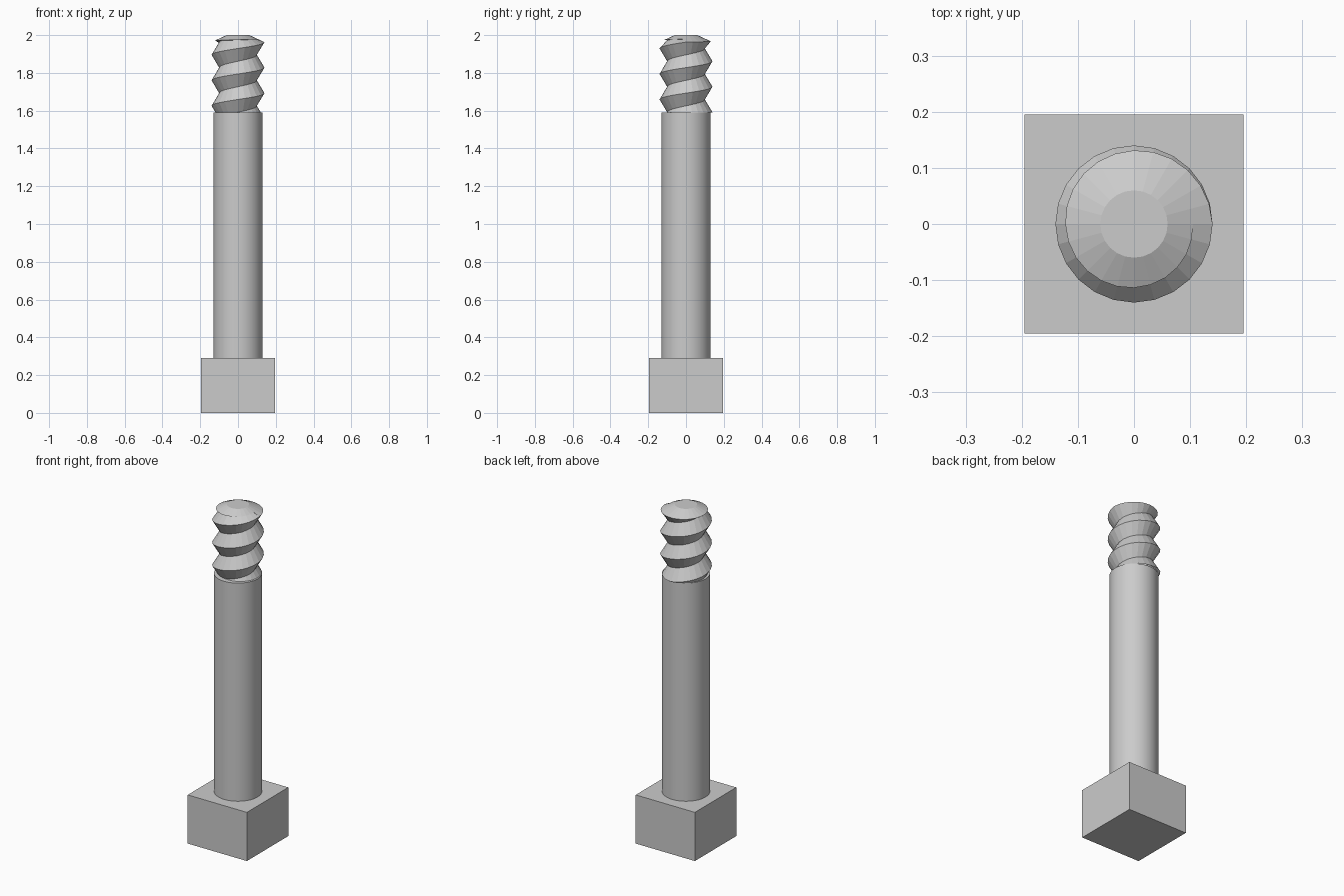
import bpy, bmesh, math
from mathutils import Matrix

if "Cube" in bpy.data.objects:
    bpy.data.objects.remove(bpy.data.objects["Cube"])

steel = bpy.data.materials.new("plain grey steel")
steel.diffuse_color = (0.6, 0.6, 0.6, 1)
steel.use_nodes = True
steel.node_tree.nodes["Principled BSDF"].inputs["Base Color"].default_value = steel.diffuse_color

SEG = 24
Z_HEAD, Z_SHANK, Z_TOP = 0.29, 1.59, 2.0
R_SHANK, R_CREST, R_ROOT, R_TIP = 0.13, 0.14, 0.10, 0.06
PITCH, Z_LAST, TURNS = 0.135, 1.963, 4


def finish(bm, name):
    bmesh.ops.remove_doubles(bm, verts=bm.verts, dist=0.0002)
    bmesh.ops.recalc_face_normals(bm, faces=bm.faces)
    mesh = bpy.data.meshes.new(name)
    bm.to_mesh(mesh)
    bm.free()
    mesh.materials.append(steel)
    ob = bpy.data.objects.new(name, mesh)
    bpy.context.collection.objects.link(ob)
    return ob


# Square head
bm = bmesh.new()
bmesh.ops.create_cube(bm, size=1, matrix=Matrix.Translation((0, 0, Z_HEAD / 2))
                      @ Matrix.Diagonal((0.39, 0.39, Z_HEAD, 1)))
finish(bm, "square_head")

# Plain shank
bm = bmesh.new()
bmesh.ops.create_cone(bm, cap_ends=True, segments=32, radius1=R_SHANK, radius2=R_SHANK,
                      depth=Z_SHANK - Z_HEAD,
                      matrix=Matrix.Translation((0, 0, (Z_HEAD + Z_SHANK) / 2)))
shank = finish(bm, "shank")
for poly in shank.data.polygons:
    poly.use_smooth = abs(poly.normal.z) < 0.5


def thread_point(r, z, crest_z):
    """Keep a helix point above the shank, sliding it along the V profile."""
    if z < Z_SHANK:
        z = Z_SHANK
        d = abs(((z - crest_z) / PITCH + 0.5) % 1 - 0.5) * 2
        r = R_CREST - (R_CREST - R_ROOT) * d
    return r, z


def column(f, extra):
    """Profile from tip to shank at fraction f of a turn."""
    crest_z = Z_LAST - PITCH * (1 - f)
    edge_r = R_CREST - 0.035 * f
    edge_z = Z_TOP - (Z_TOP - Z_LAST) * (edge_r - R_TIP) / (R_CREST - R_TIP)
    pts = [(R_TIP, Z_TOP), (edge_r, edge_z)]
    for k in range(TURNS + extra):
        zr = crest_z + PITCH / 2 - k * PITCH
        if k == 0:
            zr = min(zr, edge_z - 0.004 * (1 - f) - 0.0005)
        pts.append(thread_point(R_ROOT, zr, crest_z))
        pts.append(thread_point(R_CREST, crest_z - k * PITCH, crest_z))
    return pts


# Threaded end: V thread whose last turn runs out into the conical tip
bm = bmesh.new()
cols = []
for i in range(SEG + 1):
    f = i / SEG
    a = f * math.tau
    cols.append([bm.verts.new((r * math.cos(a), r * math.sin(a), z))
                 for r, z in column(f, 1 if i == SEG else 0)])
for a, b in zip(cols, cols[1:]):
    for k in range(len(a) - 1):
        bm.faces.new((a[k], b[k], b[k + 1], a[k + 1]))
# Small closing step where the thread ends, and the flat tip
bm.faces.new(cols[-1][:4])
bm.faces.new([c[0] for c in cols[:-1]])
finish(bm, "threaded_end")
